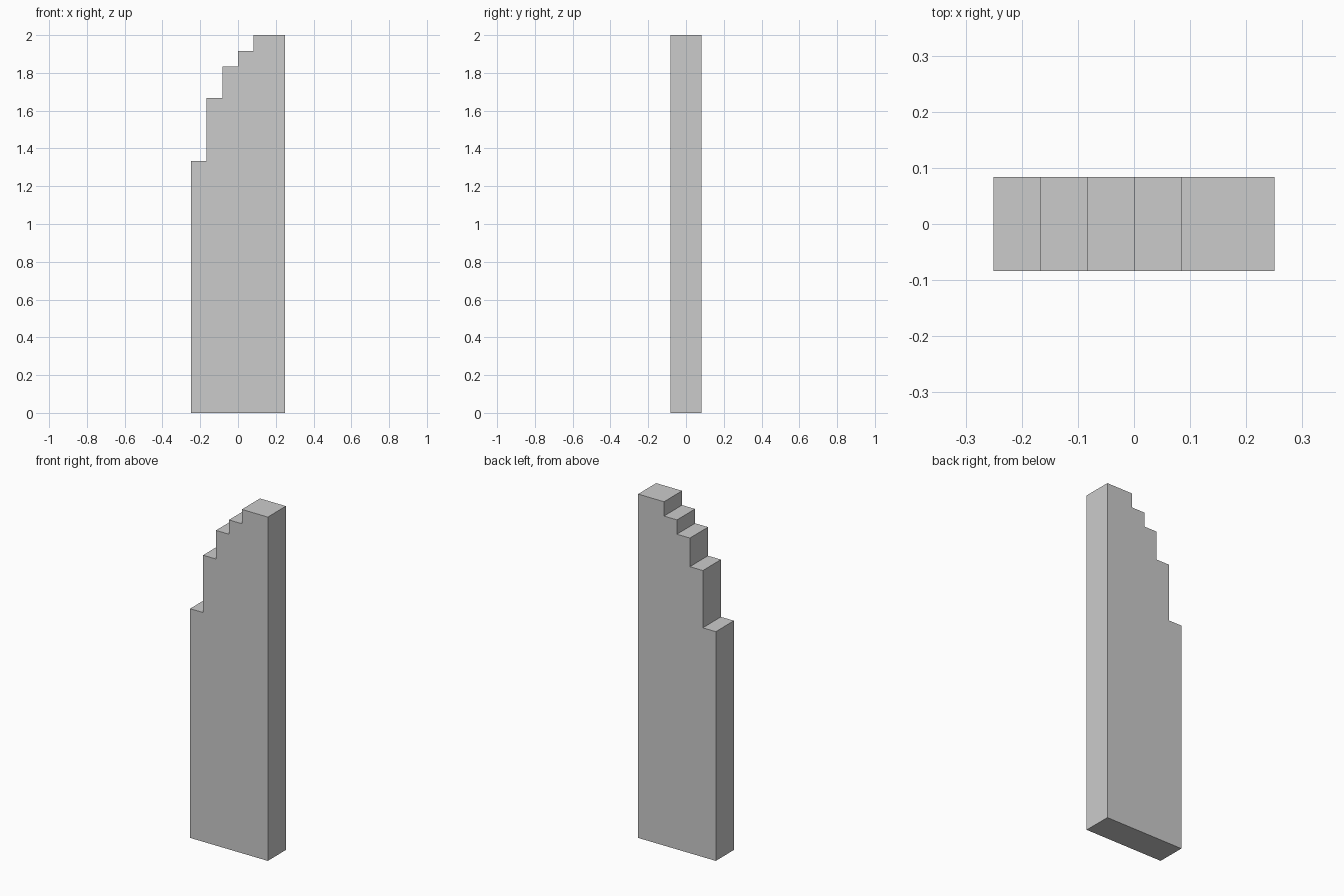
import bpy, bmesh
from mathutils import Vector

if "Cube" in bpy.data.objects:
    bpy.data.objects.remove(bpy.data.objects["Cube"])

U = 1 / 12                      # grid unit of the model
HALF_DEPTH = U

# Steps from left to right: (right edge x, top height), in units
steps = [(-2, 16), (-1, 20), (0, 22), (1, 23), (3, 24)]

# Stepped outline seen from the front
outline = [(-3, 0)]
left = -3
for right, top in steps:
    outline += [(left, top), (right, top)]
    left = right
outline.append((3, 0))

# Extrude the outline from front to back
bm = bmesh.new()
verts = [bm.verts.new((x * U, -HALF_DEPTH, z * U)) for x, z in outline]
face = bm.faces.new(verts)
result = bmesh.ops.extrude_face_region(bm, geom=[face], use_keep_orig=True)
moved = [g for g in result["geom"] if isinstance(g, bmesh.types.BMVert)]
bmesh.ops.translate(bm, verts=moved, vec=Vector((0, 2 * HALF_DEPTH, 0)))
bmesh.ops.recalc_face_normals(bm, faces=bm.faces)

mesh = bpy.data.meshes.new("stepped_slab")
bm.to_mesh(mesh)
bm.free()
bpy.context.collection.objects.link(bpy.data.objects.new("stepped_slab", mesh))
